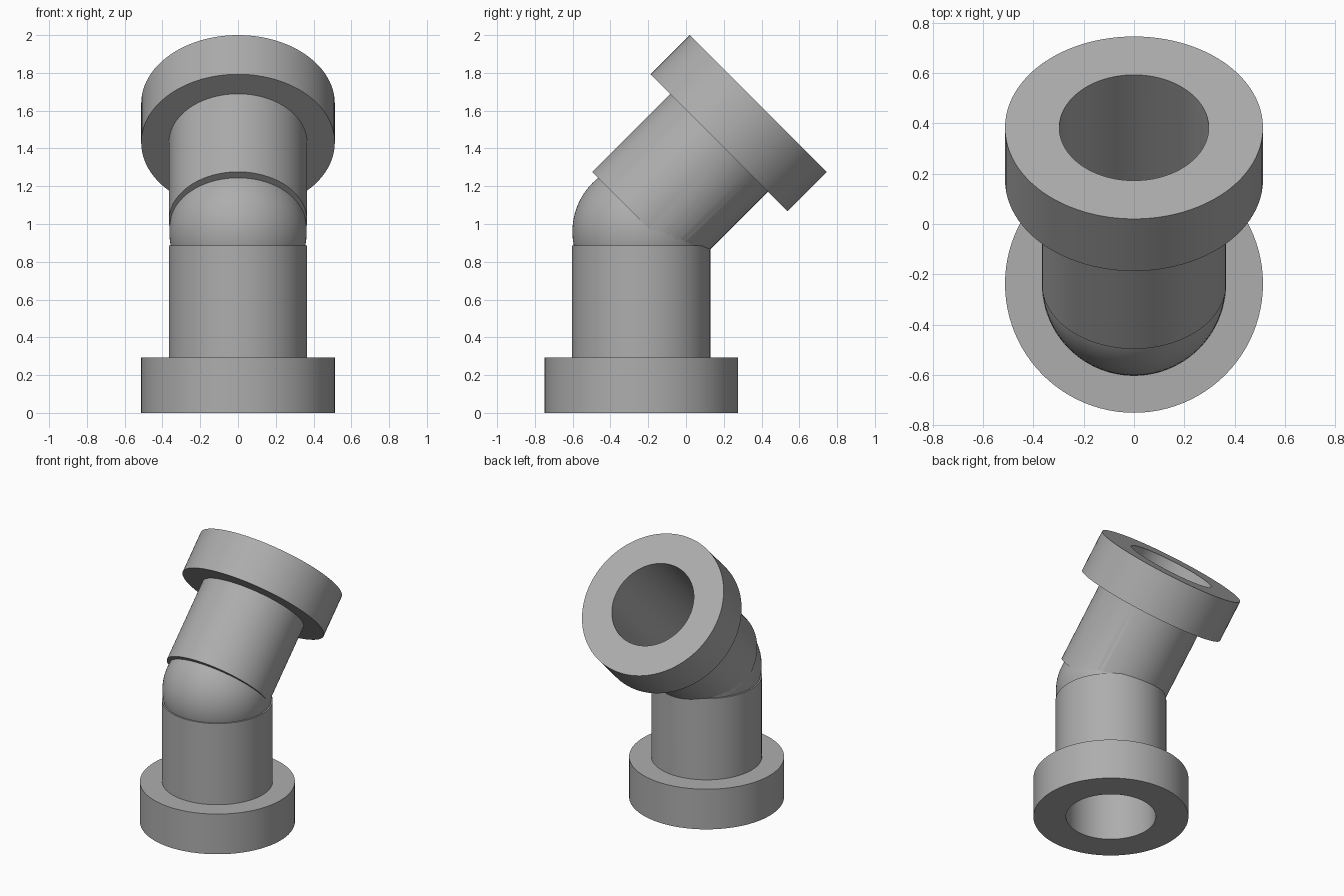
import bpy, math
from mathutils import Vector

if "Cube" in bpy.data.objects:
    bpy.data.objects.remove(bpy.data.objects["Cube"])

Y0 = -0.2375                       # axis of the lower pipe
HINGE = Vector((0, Y0, 1.0175))    # where the two pipe axes meet
BALL = Vector((0, Y0, 0.96))
UP = Vector((0, 0, 1))
TILT = Vector((0, 1, 1)).normalized()
R_PIPE, R_FLANGE, R_BORE = 0.366, 0.5125, 0.297
LENGTH, FLANGE_H = 0.877, 0.293

grey = bpy.data.materials.new("grey")
grey.diffuse_color = (0.42, 0.42, 0.42, 1)
grey.use_nodes = True
grey.node_tree.nodes["Principled BSDF"].inputs["Base Color"].default_value = grey.diffuse_color


def tube(name, start, axis, a, b, radius):
    """Cylinder along axis, from distance a to b past start."""
    bpy.ops.mesh.primitive_cylinder_add(
        vertices=96, radius=radius, depth=b - a, location=start + axis * (a + b) / 2,
        rotation=axis.to_track_quat('Z', 'Y').to_euler())
    ob = bpy.context.object
    ob.name = name
    return ob


def ball(name, radius):
    bpy.ops.mesh.primitive_uv_sphere_add(segments=96, ring_count=48, radius=radius, location=BALL)
    ob = bpy.context.object
    ob.name = name
    return ob


BASE = Vector((0, Y0, 0))

# Solid outer parts
fitting = tube("angled_pipe_fitting", BASE, UP, 0, FLANGE_H, R_FLANGE)
solids = [
    tube("lower_pipe", BASE, UP, 0.1, 0.885, R_PIPE),
    ball("elbow_ball", 0.364),
    tube("upper_pipe", HINGE, TILT, 0, LENGTH - 0.1, R_PIPE),
    tube("upper_flange", HINGE, TILT, LENGTH - FLANGE_H, LENGTH, R_FLANGE),
]
# Bore running through both pipes
cutters = [
    tube("lower_bore", BASE, UP, -0.1, 0.96, R_BORE),
    ball("elbow_cavity", R_BORE - 0.001),
    tube("upper_bore", HINGE, TILT, 0, LENGTH + 0.1, R_BORE),
]

# Join the solids, then cut the bore
bpy.ops.object.select_all(action='DESELECT')
bpy.context.view_layer.objects.active = fitting
fitting.select_set(True)
for helpers, op in ((solids, 'UNION'), (cutters, 'DIFFERENCE')):
    for h in helpers:
        m = fitting.modifiers.new(h.name, 'BOOLEAN')
        m.operation, m.solver, m.object = op, 'EXACT', h
        bpy.ops.object.modifier_apply(modifier=m.name)
for h in solids + cutters:
    bpy.data.objects.remove(h)

fitting.data.materials.clear()
fitting.data.materials.append(grey)
bpy.ops.object.shade_smooth_by_angle(angle=math.radians(20))
